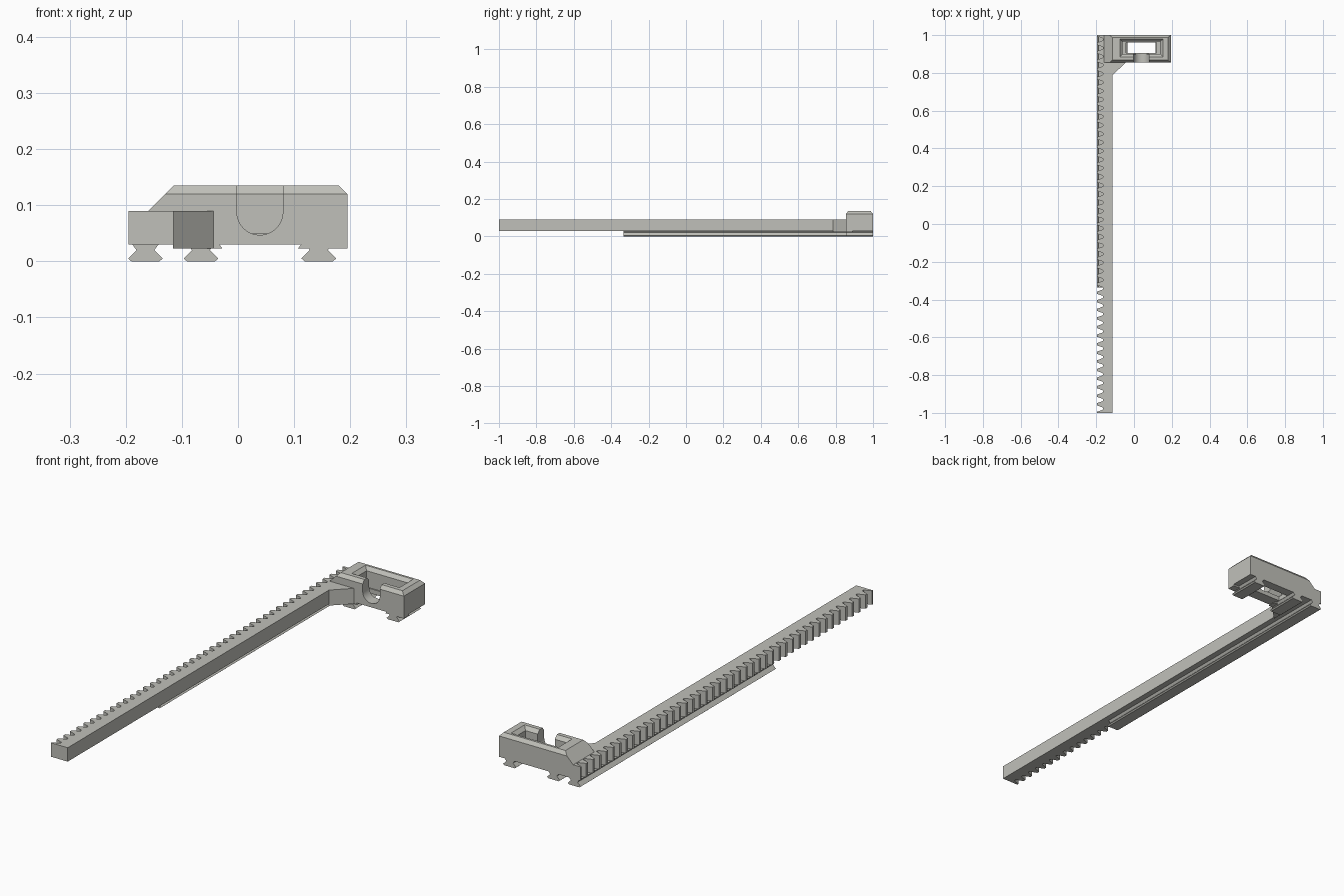
import bpy, bmesh, math
from mathutils import Vector

if "Cube" in bpy.data.objects:
    bpy.data.objects.remove(bpy.data.objects["Cube"])

grey = bpy.data.materials.new("warm grey")
grey.diffuse_color = (0.53, 0.53, 0.49, 1)
grey.use_nodes = True
grey.node_tree.nodes["Principled BSDF"].inputs["Base Color"].default_value = grey.diffuse_color


def finish(name, bm):
    bmesh.ops.recalc_face_normals(bm, faces=bm.faces)
    me = bpy.data.meshes.new(name)
    bm.to_mesh(me)
    bm.free()
    me.materials.append(grey)
    ob = bpy.data.objects.new(name, me)
    bpy.context.collection.objects.link(ob)
    return ob


def prism(name, pts, lo, hi, axis):
    """Extrude a 2D profile from lo to hi along the given axis."""
    place = {"x": lambda a, b: (lo, a, b), "y": lambda a, b: (a, lo, b),
             "z": lambda a, b: (a, b, lo)}[axis]
    step = Vector([(hi - lo) * (axis == c) for c in "xyz"])
    bm = bmesh.new()
    face = bm.faces.new([bm.verts.new(place(a, b)) for a, b in pts])
    ext = bmesh.ops.extrude_face_region(bm, geom=[face])
    moved = [v for v in ext["geom"] if isinstance(v, bmesh.types.BMVert)]
    bmesh.ops.translate(bm, vec=step, verts=moved)
    return finish(name, bm)


def rect(x0, x1, y0, y1):
    return [(x0, y0), (x1, y0), (x1, y1), (x0, y1)]


def loft(name, r0, z0, r1, z1):
    """Tapered box between two rectangles."""
    bm = bmesh.new()
    a = [bm.verts.new((x, y, z0)) for x, y in rect(*r0)]
    b = [bm.verts.new((x, y, z1)) for x, y in rect(*r1)]
    bm.faces.new(a)
    bm.faces.new(b)
    for i in range(4):
        j = (i + 1) % 4
        bm.faces.new((a[i], a[j], b[j], b[i]))
    return finish(name, bm)


def boolean(ob, tool, op):
    m = ob.modifiers.new(op.lower(), "BOOLEAN")
    m.operation, m.object, m.solver = op, tool, "EXACT"
    bpy.context.view_layer.objects.active = ob
    bpy.ops.object.modifier_apply(modifier=m.name)
    bpy.data.objects.remove(tool)


# Toothed bar: trapezoid gaps with softened roots along the left edge
COUNT = 44
PITCH = 2 / COUNT
TIP, ROOT = -0.195, -0.163
outline = [(-0.115, 1), (-0.115, -1), (TIP, -1)]
for k in range(COUNT):
    c = -1 + (k + 0.5) * PITCH
    outline += [(TIP, c - 0.0165), (ROOT - 0.004, c - 0.0065), (ROOT, c - 0.003),
                (ROOT, c + 0.003), (ROOT - 0.004, c + 0.0065), (TIP, c + 0.0165)]
outline.append((TIP, 1))
prism("toothed_bar", outline, 0.03, 0.09, "z")


# Dovetail rails underneath
def rail(name, cx, y0, y1):
    half = [(0.025, 0), (0.031, 0.005), (0.016, 0.02), (0.024, 0.031)]
    pts = [(cx + x, z) for x, z in half] + [(cx - x, z) for x, z in reversed(half)]
    prism(name, pts, y0, y1, "y")


rail("long_rail", -0.165, -0.335, 1)
rail("inner_rail", -0.066, 0.855, 1)
rail("outer_rail", 0.144, 0.855, 1)

# Jaw block: side outline crossed with a chamfered end outline
jaw = prism("jaw_block", [(-0.115, 0.03), (0.195, 0.03), (0.195, 0.12), (0.18, 0.135),
                          (-0.115, 0.135), (-0.16, 0.09)], 0.855, 1, "y")
ends = prism("end_shape", [(0.855, 0), (1, 0), (1, 0.12), (0.988, 0.135),
                           (0.867, 0.135), (0.855, 0.12)], -0.3, 0.3, "x")
boolean(jaw, ends, "INTERSECT")

# Window: bevelled mouth, pocket, and narrower through hole
boolean(jaw, loft("mouth", (-0.06, 0.138, 0.90, 0.965), 0.12,
                  (-0.076, 0.154, 0.884, 0.979), 0.136), "DIFFERENCE")
boolean(jaw, prism("pocket", rect(-0.06, 0.138, 0.90, 0.965), 0.05, 0.125, "z"),
        "DIFFERENCE")
boolean(jaw, prism("hole", rect(-0.042, 0.12, 0.906, 0.96), 0, 0.06, "z"), "DIFFERENCE")

# U-shaped notch through the front wall
arc = [(0.039 + 0.041 * math.cos(math.pi + math.pi * i / 24),
        0.088 + 0.041 * math.sin(math.pi + math.pi * i / 24)) for i in range(25)]
boolean(jaw, prism("notch", arc + [(0.08, 0.2), (-0.002, 0.2)], 0.8, 0.92, "y"),
        "DIFFERENCE")
bpy.ops.object.select_all(action="DESELECT")
jaw.select_set(True)
bpy.context.view_layer.objects.active = jaw
bpy.ops.object.shade_smooth_by_angle()

# Stop lips below the front of the jaw
prism("inner_lip", [(-0.115, 0.023), (-0.028, 0.023), (-0.034, 0.031), (-0.115, 0.031)],
      0.855, 0.89, "y")
prism("outer_lip", [(0.107, 0.023), (0.195, 0.023), (0.195, 0.031), (0.113, 0.031)],
      0.855, 0.89, "y")

# Corner brace between bar and jaw
prism("corner_brace", [(-0.116, 0.785), (-0.042, 0.857), (-0.116, 0.857)],
      0.023, 0.09, "z")
